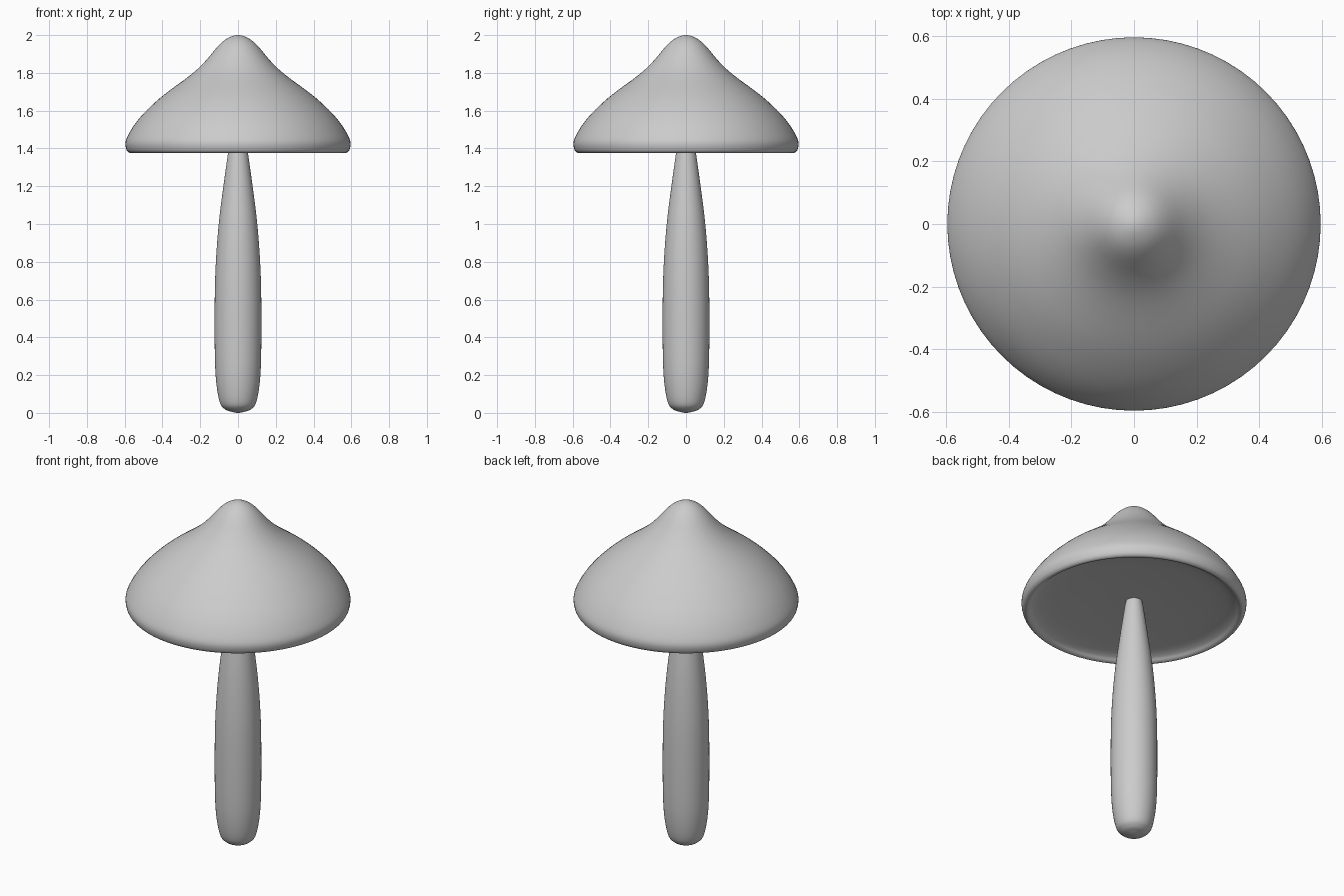
import bpy, bmesh, math
from mathutils import Vector

if "Cube" in bpy.data.objects:
    bpy.data.objects.remove(bpy.data.objects["Cube"])


def smooth_profile(points, steps=5):
    """Catmull-Rom curve through (radius, height) points, mirrored at the axis ends."""
    p = [Vector(q) for q in points]
    flip = lambda v: Vector((-v.x, v.y))
    p = [flip(p[1])] + p + [flip(p[-2])]
    out = []
    for a, b, c, d in zip(p, p[1:], p[2:], p[3:]):
        for i in range(steps):
            t = i / steps
            out.append(0.5 * (2 * b + (c - a) * t + (2 * a - 5 * b + 4 * c - d) * t**2
                              + (3 * b - a - 3 * c + d) * t**3))
    return out + [p[-2]]


def lathe(name, points, segments=64):
    bm = bmesh.new()
    prof = smooth_profile(points)
    ends = [bm.verts.new((0, 0, prof[0].y)), bm.verts.new((0, 0, prof[-1].y))]
    rings = []
    for q in prof[1:-1]:
        rings.append([bm.verts.new((q.x * math.cos(a), q.x * math.sin(a), q.y))
                      for a in (2 * math.pi * k / segments for k in range(segments))])
    for k in range(segments):
        n = (k + 1) % segments
        for r0, r1 in zip(rings, rings[1:]):
            bm.faces.new((r0[k], r0[n], r1[n], r1[k]))
        bm.faces.new((ends[0], rings[0][n], rings[0][k]))
        bm.faces.new((ends[1], rings[-1][k], rings[-1][n]))
    bmesh.ops.recalc_face_normals(bm, faces=bm.faces)
    for f in bm.faces:
        f.smooth = True
    mesh = bpy.data.meshes.new(name)
    bm.to_mesh(mesh)
    bm.free()
    obj = bpy.data.objects.new(name, mesh)
    bpy.context.collection.objects.link(obj)
    return obj


# Cap: pointed bell outside, rolled rim, very shallow dish underneath
lathe("cap", [(0, 2.0), (0.05, 1.986), (0.10, 1.948), (0.175, 1.86), (0.25, 1.79),
              (0.387, 1.688), (0.465, 1.62), (0.525, 1.556), (0.568, 1.495),
              (0.595, 1.437), (0.591, 1.395), (0.575, 1.377), (0.557, 1.38),
              (0.535, 1.395), (0.49, 1.408), (0.40, 1.418), (0.2, 1.428), (0, 1.43)], 72)

# Stem: swollen below, tapering into the cap
lathe("stem", [(0, 0), (0.035, 0.006), (0.07, 0.02), (0.097, 0.058), (0.116, 0.17),
               (0.123, 0.33), (0.123, 0.62), (0.116, 0.82), (0.100, 1.02),
               (0.076, 1.21), (0.052, 1.38), (0.043, 1.43), (0.034, 1.445), (0, 1.45)], 48)
